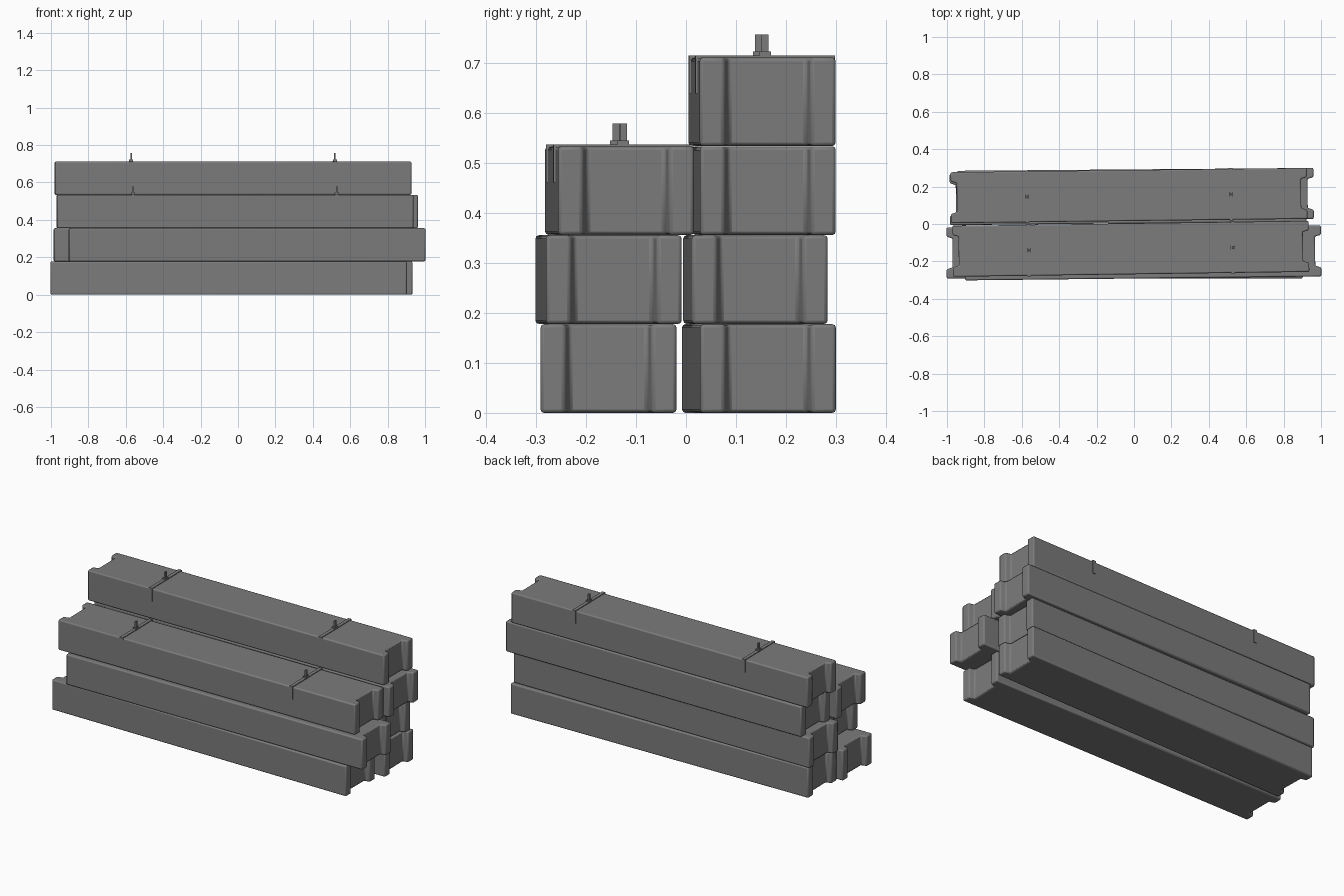
import bpy, bmesh
from math import cos, sin
from mathutils import Matrix, Vector

cube = bpy.data.objects.get("Cube")
if cube:
    bpy.data.objects.remove(cube)

LENGTH, WIDTH, HEIGHT = 1.905, 0.272, 0.1775


def material(name, value):
    mat = bpy.data.materials.new(name)
    mat.use_nodes = True
    colour = (value, value, value, 1)
    mat.diffuse_color = colour
    mat.node_tree.nodes["Principled BSDF"].inputs["Base Color"].default_value = colour
    return mat


GREY = material("concrete grey", 0.2)


def finish(name, bm, matrix, bevel=0.0):
    bmesh.ops.recalc_face_normals(bm, faces=bm.faces)
    mesh = bpy.data.meshes.new(name)
    bm.to_mesh(mesh)
    bm.free()
    mesh.materials.append(GREY)
    obj = bpy.data.objects.new(name, mesh)
    bpy.context.collection.objects.link(obj)
    obj.matrix_world = matrix
    if bevel:
        mod = obj.modifiers.new("soft edges", 'BEVEL')
        mod.width, mod.segments = bevel, 2
        mod.limit_method, mod.angle_limit = 'ANGLE', 0.5
    bpy.ops.object.select_all(action='DESELECT')
    obj.select_set(True)
    bpy.context.view_layer.objects.active = obj
    bpy.ops.object.shade_smooth_by_angle(angle=0.6)
    return obj


def beam(name, matrix):
    # Plan outline with a shallow notch in each end, extruded upward
    hx, hy = LENGTH / 2, WIDTH / 2
    end = [(hx, -hy), (hx, -0.087), (hx - 0.032, -0.078),
           (hx - 0.032, 0.078), (hx, 0.087), (hx, hy)]
    outline = end + [(-x, -y) for x, y in end]
    bm = bmesh.new()
    face = bm.faces.new([bm.verts.new((x, y, 0)) for x, y in outline])
    top = bmesh.ops.extrude_face_region(bm, geom=[face])["geom"]
    bmesh.ops.translate(bm, vec=(0, 0, HEIGHT),
                        verts=[v for v in top if isinstance(v, bmesh.types.BMVert)])
    finish(name, bm, matrix, 0.007)


def strap(name, matrix, x):
    # Thin band over the top with a short drop down each side
    bm = bmesh.new()
    hy, t, drop = WIDTH / 2, 0.004, 0.072
    profile = [(-hy - t, HEIGHT - drop), (-hy - t, HEIGHT + t),
               (hy + t, HEIGHT + t), (hy + t, HEIGHT - drop),
               (hy - t, HEIGHT - drop), (hy - t, HEIGHT - t),
               (t - hy, HEIGHT - t), (t - hy, HEIGHT - drop)]
    face = bm.faces.new([bm.verts.new((x - 0.01, y, z)) for y, z in profile])
    side = bmesh.ops.extrude_face_region(bm, geom=[face])["geom"]
    bmesh.ops.translate(bm, vec=(0.02, 0, 0),
                        verts=[v for v in side if isinstance(v, bmesh.types.BMVert)])
    finish(name, bm, matrix)


def pin(name, matrix, x):
    # Buckle base with an upright post
    bm = bmesh.new()
    for size, z in (((0.022, 0.023, 0.012), HEIGHT + 0.006),
                    ((0.008, 0.014, 0.044), HEIGHT + 0.024)):
        bmesh.ops.create_cube(bm, size=1, matrix=Matrix.Translation((x, 0, z))
                              @ Matrix.Diagonal((*size, 1)))
    finish(name, bm, matrix)


# Stacked beams: name, layer, centre x, centre y, yaw, has straps
BEAMS = [
    ("bottom_front_beam", 0, -0.05, -0.155, 0.0, False),
    ("bottom_back_beam", 0, -0.022, 0.146, 0.019, False),
    ("second_front_beam", 1, 0.048, -0.155, 0.011, False),
    ("second_back_beam", 1, -0.032, 0.139, 0.009, False),
    ("third_front_beam", 2, -0.017, -0.133, 0.0137, True),
    ("third_back_beam", 2, 0.008, 0.156, 0.008, False),
    ("top_back_beam", 3, -0.027, 0.152, 0.012, True),
]

for name, layer, x, y, yaw, strapped in BEAMS:
    matrix = Matrix.Translation((x, y, layer * 0.178)) @ Matrix.Rotation(yaw, 4, 'Z')
    beam(name, matrix)
    if strapped:
        for side, sx in (("right", -0.545), ("left", 0.545)):
            strap(f"{name}_{side}_strap", matrix, sx)
            pin(f"{name}_{side}_pin", matrix, sx)
